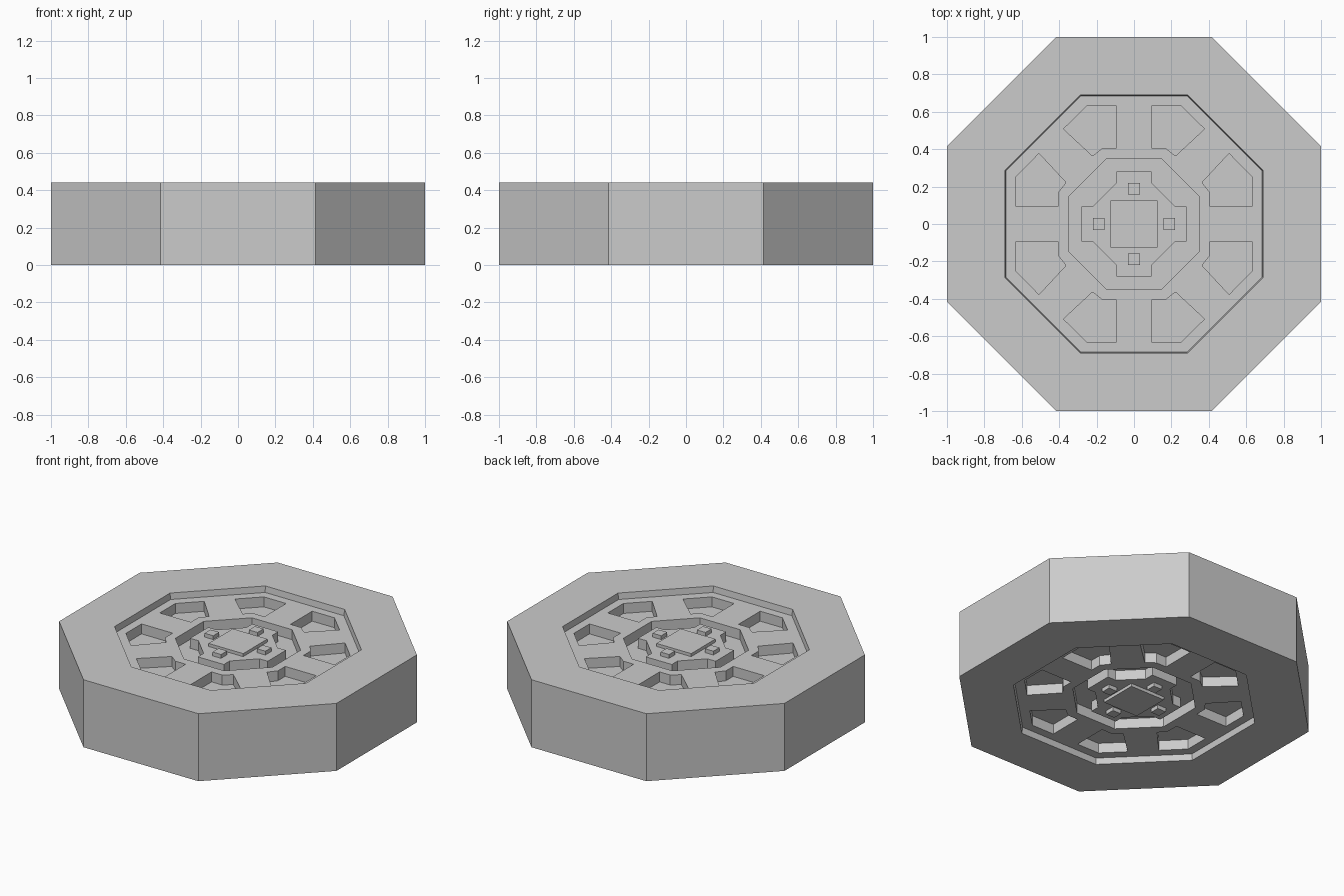
import bpy, bmesh, math

if "Cube" in bpy.data.objects:
    bpy.data.objects.remove(bpy.data.objects["Cube"])

H = 0.44            # wheel thickness
FACE = 0.04         # depth of the recessed disc
POCKET = 0.105      # depth of the pocket floors


def octagon(apothem):
    r = apothem / math.cos(math.pi / 8)
    return [(r * math.cos(math.radians(22.5 + 45 * i)),
             r * math.sin(math.radians(22.5 + 45 * i))) for i in range(8)]


def square(half, cx=0.0, cy=0.0):
    return [(cx - half, cy - half), (cx + half, cy - half),
            (cx + half, cy + half), (cx - half, cy + half)]


def add_prism(bm, pts, z0, z1, s0=1.0, s1=1.0):
    low = [bm.verts.new((x * s0, y * s0, z0)) for x, y in pts]
    top = [bm.verts.new((x * s1, y * s1, z1)) for x, y in pts]
    bm.faces.new(low[::-1])
    bm.faces.new(top)
    for i in range(len(pts)):
        j = (i + 1) % len(pts)
        bm.faces.new((low[i], low[j], top[j], top[i]))


def make(name, prisms):
    bm = bmesh.new()
    for p in prisms:
        add_prism(bm, *p)
    bmesh.ops.recalc_face_normals(bm, faces=bm.faces)
    mesh = bpy.data.meshes.new(name)
    bm.to_mesh(mesh)
    bm.free()
    ob = bpy.data.objects.new(name, mesh)
    bpy.context.collection.objects.link(ob)
    return ob


def cut(body, name, prisms):
    cutter = make(name, prisms)
    cutter.hide_render = True
    cutter.display_type = 'WIRE'
    mod = body.modifiers.new(name, 'BOOLEAN')
    mod.operation = 'DIFFERENCE'
    mod.solver = 'EXACT'
    mod.object = cutter


# octagonal wheel body
body = make("wheel_body", [(octagon(1.0), 0, H)])

# shallow, slightly tapered recess on both sides
oct_in = octagon(0.69)
cut(body, "recess_cutter", [
    (oct_in, H - FACE, H + FACE, 0.993, 1.007),
    (oct_in, -FACE, FACE, 1.007, 0.993)])

# eight pockets between the spokes: one outline, mirrored and swapped
pocket = [(0.094, 0.63), (0.254, 0.63), (0.377, 0.508),
          (0.222, 0.364), (0.168, 0.406), (0.094, 0.406)]
pockets = []
for sx in (-1, 1):
    for sy in (-1, 1):
        for swap in (False, True):
            pts = [((y if swap else x) * sx, (x if swap else y) * sy)
                   for x, y in pocket]
            pockets.append((pts, H - POCKET, H + 0.1))
            pockets.append((pts, -0.1, POCKET))
cut(body, "pocket_cutter", pockets)

# hub well
well = octagon(0.35)
cut(body, "hub_well_cutter", [(well, H - POCKET, H + 0.1),
                              (well, -0.1, POCKET)])

# hub plate with four tabs, standing in the well on both sides
hub = []
for x, y in [(0.28, -0.094), (0.28, 0.094), (0.22, 0.094)]:
    hub.append((x, y))
quarter = [(0.28, -0.094), (0.28, 0.094), (0.22, 0.094), (0.094, 0.22)]
hub = []
for k in range(4):
    c, s = [(1, 0), (0, 1), (-1, 0), (0, -1)][k]
    hub += [(c * x - s * y, s * x + c * y) for x, y in quarter]
make("hub_plate", [(hub, FACE, H - FACE)])

# square centre cap and four wheel nuts
make("centre_cap", [(square(0.125), 0.02, H - 0.02)])
make("wheel_nuts", [(square(0.031, x, y), 0.015, H - 0.015)
                    for x, y in [(0.188, 0), (-0.188, 0), (0, 0.188), (0, -0.188)]])
